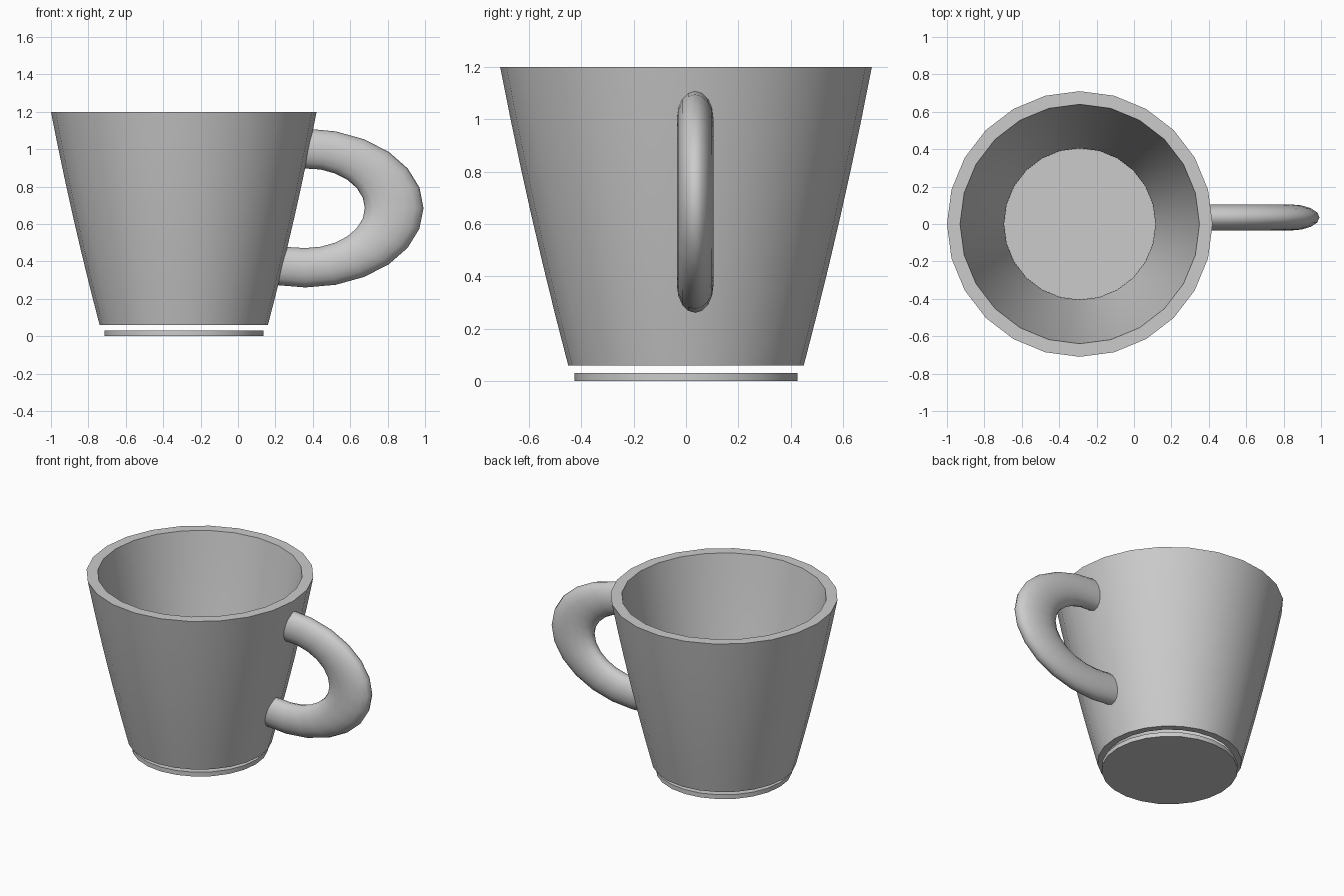
import bpy, bmesh, math

cube = bpy.data.objects.get("Cube")
if cube:
    bpy.data.objects.remove(cube, do_unlink=True)

SIDES = 24
CUP_X = -0.29

grey = bpy.data.materials.new("plain grey")
grey.use_nodes = True
colour = (0.6, 0.6, 0.6, 1)
grey.diffuse_color = colour
grey.node_tree.nodes["Principled BSDF"].inputs["Base Color"].default_value = colour


def outer_radius(z):
    """Gently bulging taper of the cup wall."""
    t = (z - 0.06) / 1.14
    return 0.45 + 0.26 * t + 0.04 * t * (1 - t)


def inner_radius(z):
    t = (z - 0.06) / 1.14
    return outer_radius(z) - 0.045 - 0.025 * t


def ring(cx, r, z):
    angles = [math.tau * i / SIDES for i in range(SIDES)]
    return [(cx + r * math.cos(a), r * math.sin(a), z) for a in angles]


def loft(name, rings, closed=False, caps=False, smooth=40):
    """Skin a list of point rings into one smooth-shaded object."""
    bm = bmesh.new()
    loops = [[bm.verts.new(p) for p in r] for r in rings]
    pairs = list(zip(loops, loops[1:]))
    if closed:
        pairs.append((loops[-1], loops[0]))
    for a, b in pairs:
        n = len(a)
        for i in range(n):
            j = (i + 1) % n
            bm.faces.new((a[i], a[j], b[j], b[i]))
    if caps:
        bm.faces.new(loops[0])
        bm.faces.new(loops[-1])
    bmesh.ops.recalc_face_normals(bm, faces=bm.faces)
    mesh = bpy.data.meshes.new(name)
    bm.to_mesh(mesh)
    bm.free()
    mesh.materials.append(grey)
    obj = bpy.data.objects.new(name, mesh)
    bpy.context.collection.objects.link(obj)
    bpy.ops.object.select_all(action='DESELECT')
    obj.select_set(True)
    bpy.context.view_layer.objects.active = obj
    bpy.ops.object.shade_smooth_by_angle(angle=math.radians(smooth))
    return obj


# Cup wall: up the outside, over the flat rim, down the inside
heights = [0.06 + 1.14 * i / 6 for i in range(7)]
wall = [ring(CUP_X, outer_radius(z), z) for z in heights]
wall += [ring(CUP_X, inner_radius(z), z) for z in reversed(heights)]
loft("cup_wall", wall, closed=True)

# Separate base disc just below the wall
loft("base_disc", [ring(CUP_X, 0.425, 0), ring(CUP_X, 0.425, 0.03)], caps=True)

# Handle: part of a stretched torus whose ends are trimmed inside the wall
handle = []
STEPS = 13
for s in range(STEPS + 1):
    a = math.radians(90 - 15 * s)
    section = []
    for k in range(16):
        b = math.tau * k / 16
        spread = 1 + 0.33 * math.cos(b)
        x = 0.36 + 0.475 * spread * math.cos(a)
        y = 0.035 + 0.07 * math.sin(b)
        z = 0.685 + 0.319 * spread * math.sin(a)
        if s in (0, STEPS):
            x = CUP_X + outer_radius(z) - 0.03
        section.append((x, y, z))
    handle.append(section)
loft("handle", handle, smooth=60)
